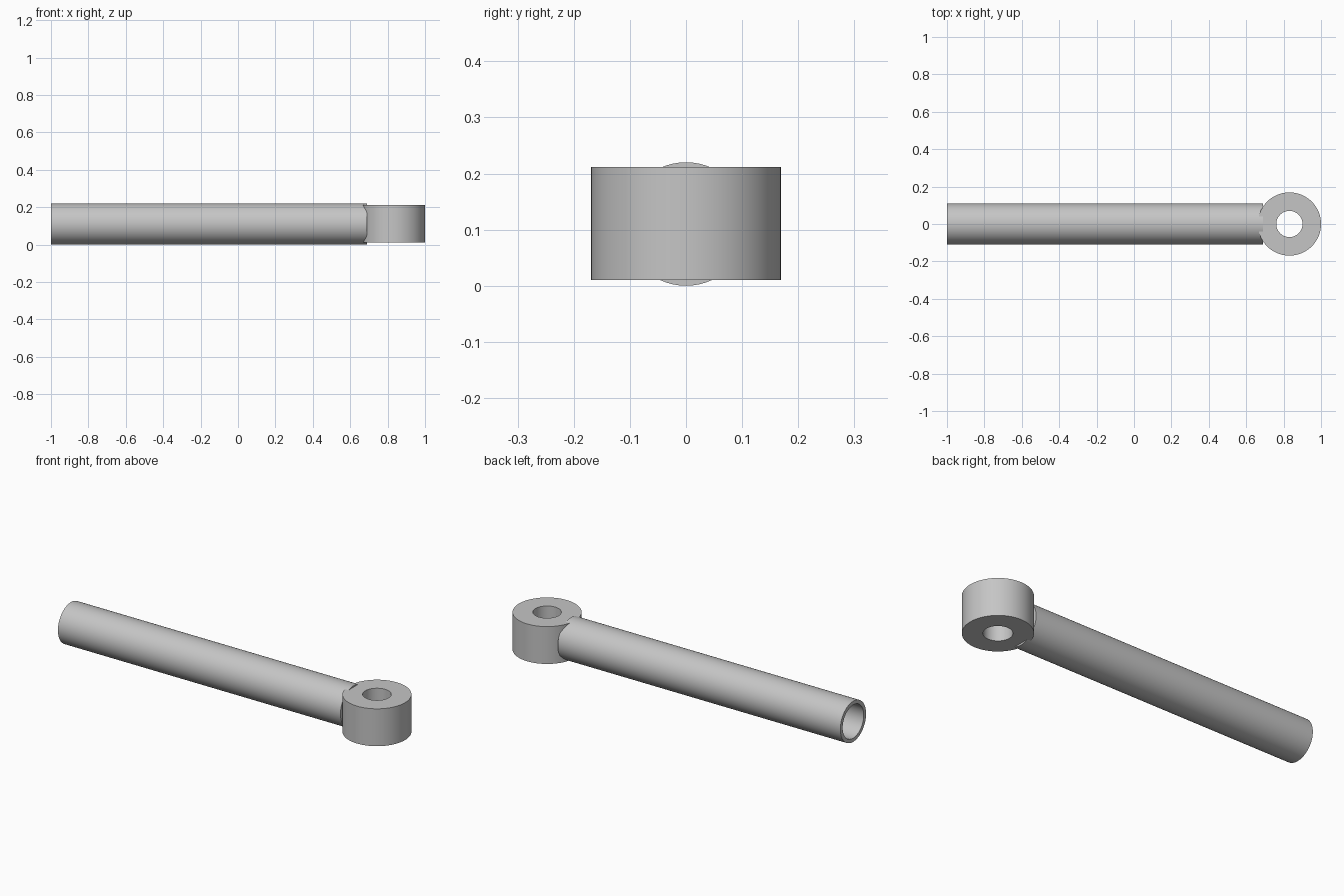
import bpy, bmesh
from math import pi, radians, cos, sin
from mathutils import Matrix

cube = bpy.data.objects.get("Cube")
if cube:
    bpy.data.objects.remove(cube, do_unlink=True)

# One plain grey metal
steel = bpy.data.materials.new("grey_steel")
steel.use_nodes = True
grey = (0.56, 0.56, 0.56, 1)
steel.diffuse_color = grey
steel.node_tree.nodes["Principled BSDF"].inputs["Base Color"].default_value = grey


def hollow_cylinder(name, outer, inner, length, matrix, sides=96):
    """Closed pipe wall around local z, starting at local z = 0."""
    bm = bmesh.new()
    profile = [(outer, 0), (outer, length), (inner, length), (inner, 0)]
    loops = [[bm.verts.new((r * cos(2 * pi * i / sides), r * sin(2 * pi * i / sides), z))
              for i in range(sides)] for r, z in profile]
    for k, loop in enumerate(loops):
        above = loops[(k + 1) % len(loops)]
        for i in range(sides):
            j = (i + 1) % sides
            bm.faces.new((loop[i], loop[j], above[j], above[i]))
    bm.transform(matrix)
    bmesh.ops.recalc_face_normals(bm, faces=bm.faces)
    mesh = bpy.data.meshes.new(name)
    bm.to_mesh(mesh)
    bm.free()
    mesh.materials.append(steel)
    obj = bpy.data.objects.new(name, mesh)
    bpy.context.collection.objects.link(obj)
    bpy.ops.object.select_all(action='DESELECT')
    obj.select_set(True)
    bpy.context.view_layer.objects.active = obj
    bpy.ops.object.shade_smooth_by_angle(angle=radians(30))
    return obj


# Long open tube lying along x
hollow_cylinder("tube", 0.11, 0.09, 1.69,
                Matrix.Translation((-1, 0, 0.11)) @ Matrix.Rotation(pi / 2, 4, 'Y'))

# Upright eye ring at the end, overlapping the tube
hollow_cylinder("eye_ring", 0.169, 0.07, 0.202, Matrix.Translation((0.831, 0, 0.01)))
